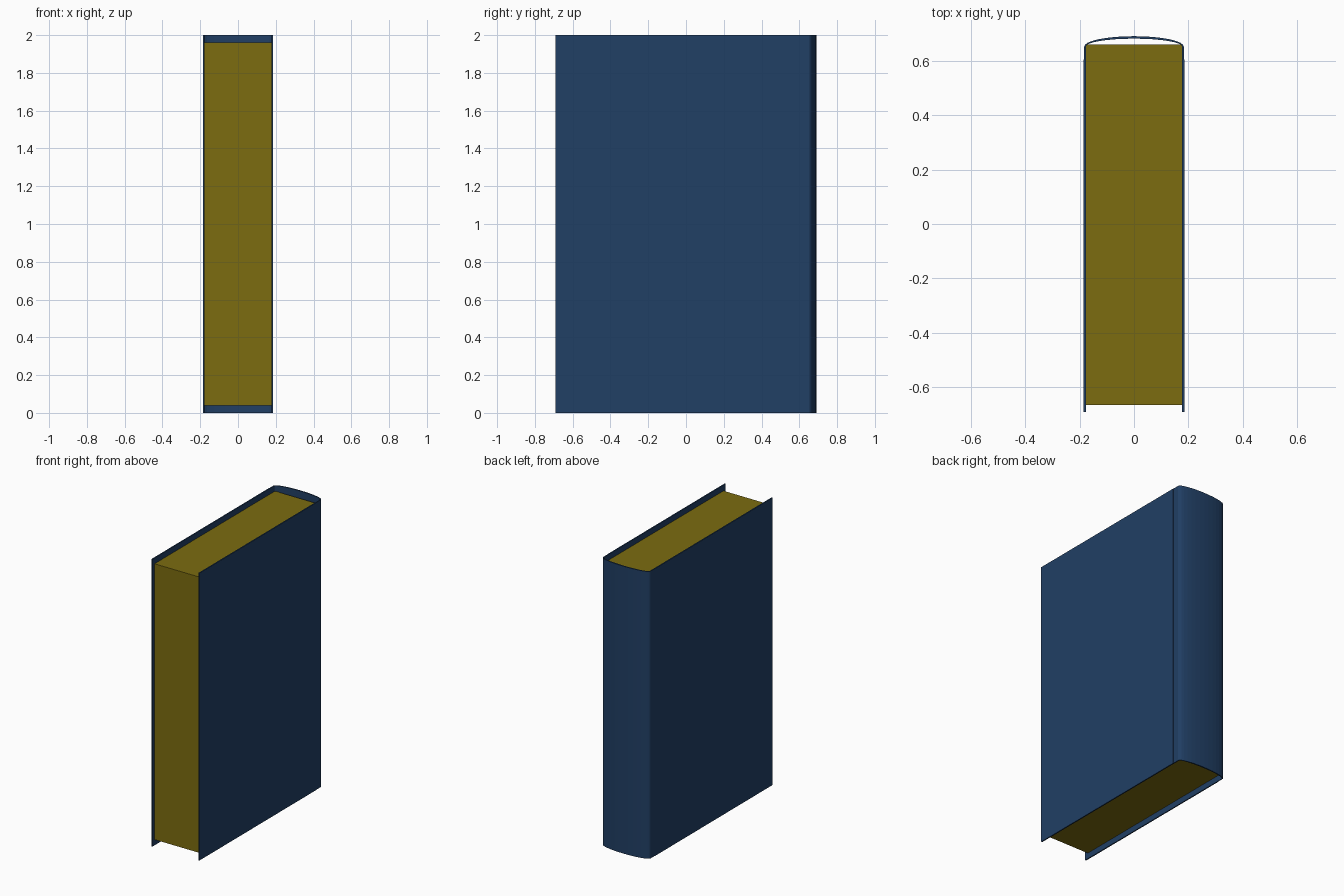
import bpy, bmesh, math

if "Cube" in bpy.data.objects:
    bpy.data.objects.remove(bpy.data.objects["Cube"])


def material(name, color):
    m = bpy.data.materials.new(name)
    m.diffuse_color = color
    m.use_nodes = True
    m.node_tree.nodes["Principled BSDF"].inputs["Base Color"].default_value = m.diffuse_color
    return m


def prism(name, outline, z0, z1, mat):
    """Extrude a closed xy outline from z0 up to z1."""
    bm = bmesh.new()
    face = bm.faces.new([bm.verts.new((x, y, z0)) for x, y in outline])
    ext = bmesh.ops.extrude_face_region(bm, geom=[face])
    top = [g for g in ext["geom"] if isinstance(g, bmesh.types.BMVert)]
    bmesh.ops.translate(bm, verts=top, vec=(0, 0, z1 - z0))
    bmesh.ops.recalc_face_normals(bm, faces=bm.faces)
    mesh = bpy.data.meshes.new(name)
    bm.to_mesh(mesh)
    bm.free()
    ob = bpy.data.objects.new(name, mesh)
    bpy.context.collection.objects.link(ob)
    mesh.materials.append(mat)
    return ob


def rect(x0, x1, y0, y1):
    return [(x0, y0), (x1, y0), (x1, y1), (x0, y1)]


def arc(rx, ry, y, n=16):
    return [(rx * math.cos(math.pi * i / n), y + ry * math.sin(math.pi * i / n))
            for i in range(n + 1)]


navy = material("navy_cloth", (0.015, 0.05, 0.13, 1))
gold = material("gilt_paper", (0.2, 0.15, 0.005, 1))

# Page block, inset from the cover edges
prism("pages", rect(-0.177, 0.177, -0.665, 0.66), 0.04, 1.96, gold)

# Cover boards
for side, name in ((-1, "left_cover"), (1, "right_cover")):
    xs = sorted((side * 0.177, side * 0.185))
    prism(name, rect(*xs, -0.69, 0.605), 0, 2, navy)

# Rounded spine with hinge strips, one wall-thick profile
outer = [(0.183, 0.605)] + arc(0.183, 0.038, 0.652) + [(-0.183, 0.605)]
inner = [(0.177, 0.605)] + arc(0.177, 0.029, 0.652) + [(-0.177, 0.605)]
spine = prism("spine", outer + inner[::-1], 0, 2, navy)
